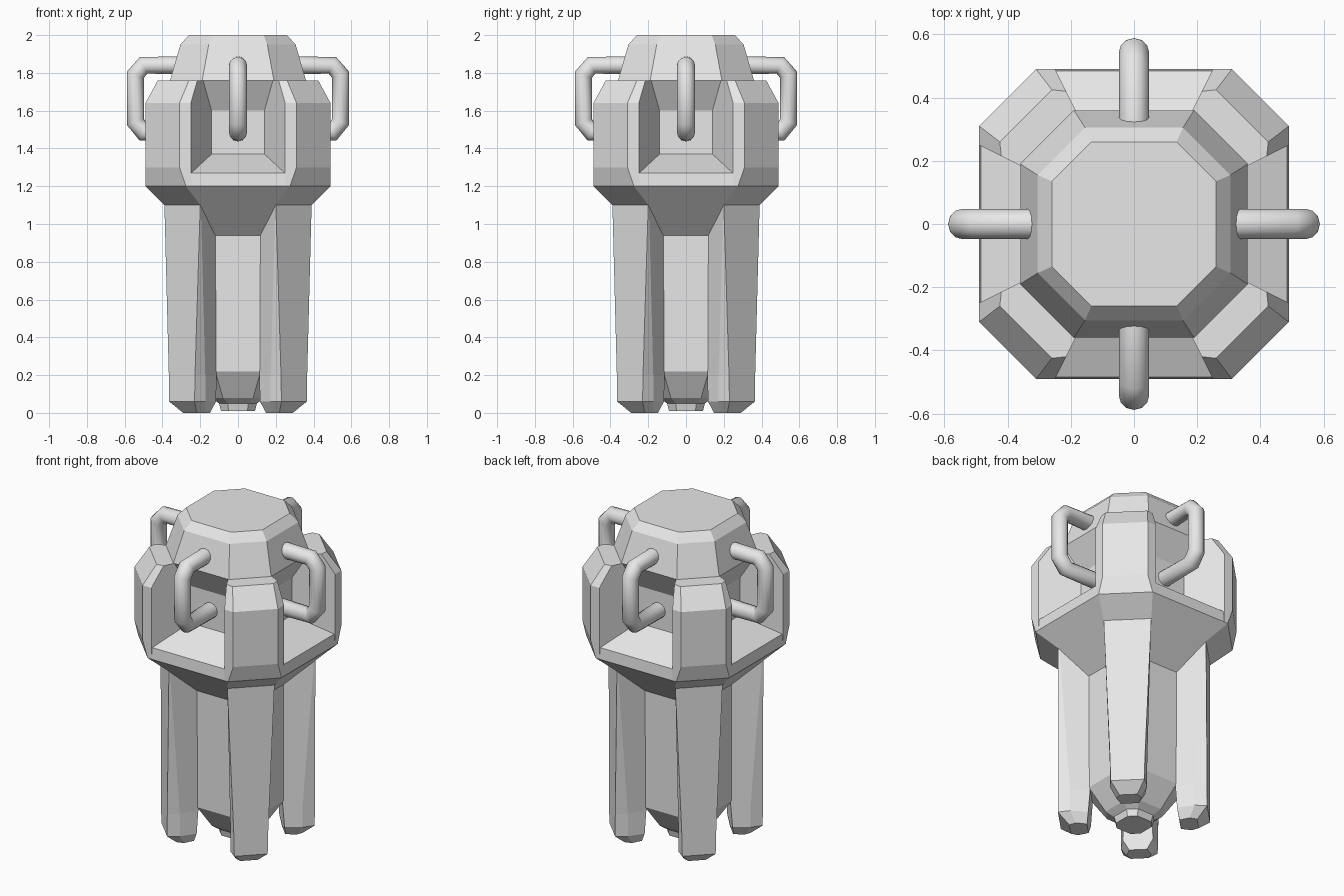
import bpy
import bmesh
from math import pi, sqrt
from mathutils import Matrix

if "Cube" in bpy.data.objects:
    bpy.data.objects.remove(bpy.data.objects["Cube"], do_unlink=True)

grey = bpy.data.materials.new("plain_grey")
grey.use_nodes = True
grey.diffuse_color = (0.8, 0.8, 0.8, 1)
bsdf = next(n for n in grey.node_tree.nodes if n.type == 'BSDF_PRINCIPLED')
bsdf.inputs["Base Color"].default_value = (0.8, 0.8, 0.8, 1)


def place(name, mesh, turn=0.0):
    ob = bpy.data.objects.new(name, mesh)
    ob.matrix_world = Matrix.Rotation(turn, 4, 'Z')
    bpy.context.collection.objects.link(ob)
    return ob


def loft(name, rings):
    """Skin a stack of equal-length closed rings and cap both ends."""
    bm = bmesh.new()
    loops = [[bm.verts.new(p) for p in ring] for ring in rings]
    n = len(loops[0])
    for low, high in zip(loops, loops[1:]):
        for i in range(n):
            j = (i + 1) % n
            bm.faces.new((low[i], low[j], high[j], high[i]))
    bm.faces.new(loops[0][::-1])
    bm.faces.new(loops[-1])
    bmesh.ops.recalc_face_normals(bm, faces=bm.faces)
    mesh = bpy.data.meshes.new(name)
    bm.to_mesh(mesh)
    bm.free()
    mesh.materials.append(grey)
    return mesh


def octagon(r, a, z):
    """Square of half-width r with cut corners; a is half of each flat side."""
    return [(r, -a, z), (r, a, z), (a, r, z), (-a, r, z),
            (-r, a, z), (-r, -a, z), (-a, -r, z), (a, -r, z)]


def mirrored(half, z):
    """Ring from half a profile (distance, side), mirrored across the x axis."""
    return [(d, w, z) for d, w in half] + [(d, -w, z) for d, w in reversed(half)]


def diagonal(half, z):
    """Ring from plan points, mirrored across the x = y diagonal, laid along x."""
    return mirrored([((x + y) / sqrt(2), (x - y) / sqrt(2)) for x, y in half], z)


# Central body: foot, shaft, flared collar, sill, neck and cap
profile = [
    (0.09, 0.05, 0.01), (0.10, 0.055, 0.05), (0.14, 0.08, 0.08),
    (0.23, 0.12, 0.22), (0.23, 0.12, 0.94), (0.39, 0.20, 1.10),
    (0.49, 0.275, 1.20), (0.485, 0.25, 1.27), (0.27, 0.14, 1.37),
    (0.27, 0.14, 1.60), (0.36, 0.19, 1.76), (0.305, 0.155, 1.95),
    (0.26, 0.135, 2.00),
]
place("central_body", loft("central_body", [octagon(*p) for p in profile]))

# Corner pillars around the recessed openings
pillar = loft("corner_pillar", [
    diagonal([(0.49, 0.275), (0.49, 0.25), (0.27, 0.14)], 1.20),
    diagonal([(0.49, 0.31), (0.49, 0.25), (0.27, 0.14)], 1.30),
    diagonal([(0.49, 0.31), (0.49, 0.25), (0.27, 0.14)], 1.64),
    diagonal([(0.425, 0.26), (0.42, 0.215), (0.27, 0.14)], 1.76),
])

# Legs: wide at the collar, narrowing to a chamfered foot
leg = loft("leg", [
    mirrored([(0.36, 0.05), (0.32, 0.07), (0.26, 0.05)], 0.0),
    mirrored([(0.42, 0.095), (0.35, 0.105), (0.25, 0.085)], 0.06),
    mirrored([(0.42, 0.098), (0.35, 0.105), (0.24, 0.08)], 0.20),
    mirrored([(0.417, 0.134), (0.41, 0.132), (0.24, 0.076)], 1.10),
])

# Handles: bent round bar from the cap down to the neck
curve = bpy.data.curves.new("handle_path", 'CURVE')
curve.dimensions = '3D'
curve.bevel_depth = 0.048
curve.bevel_resolution = 4
curve.use_fill_caps = True
path = [(0.29, 1.84), (0.50, 1.84), (0.543, 1.79),
        (0.543, 1.54), (0.50, 1.485), (0.25, 1.485)]
spline = curve.splines.new('POLY')
spline.points.add(len(path) - 1)
for point, (x, z) in zip(spline.points, path):
    point.co = (x, 0, z, 1)
helper = place("handle_path", curve)
bpy.context.view_layer.update()
graph = bpy.context.evaluated_depsgraph_get()
handle = bpy.data.meshes.new_from_object(helper.evaluated_get(graph))
bpy.data.objects.remove(helper, do_unlink=True)
handle.materials.clear()
handle.materials.append(grey)
for face in handle.polygons:
    face.use_smooth = True
    face.material_index = 0

# Repeat the parts around the body
sides = ["left", "back", "right", "front"]
corners = ["back_left", "back_right", "front_right", "front_left"]
for i in range(4):
    place(sides[i] + "_handle", handle, i * pi / 2)
    place(corners[i] + "_pillar", pillar, i * pi / 2 + pi / 4)
    place(corners[i] + "_leg", leg, i * pi / 2 + pi / 4)
